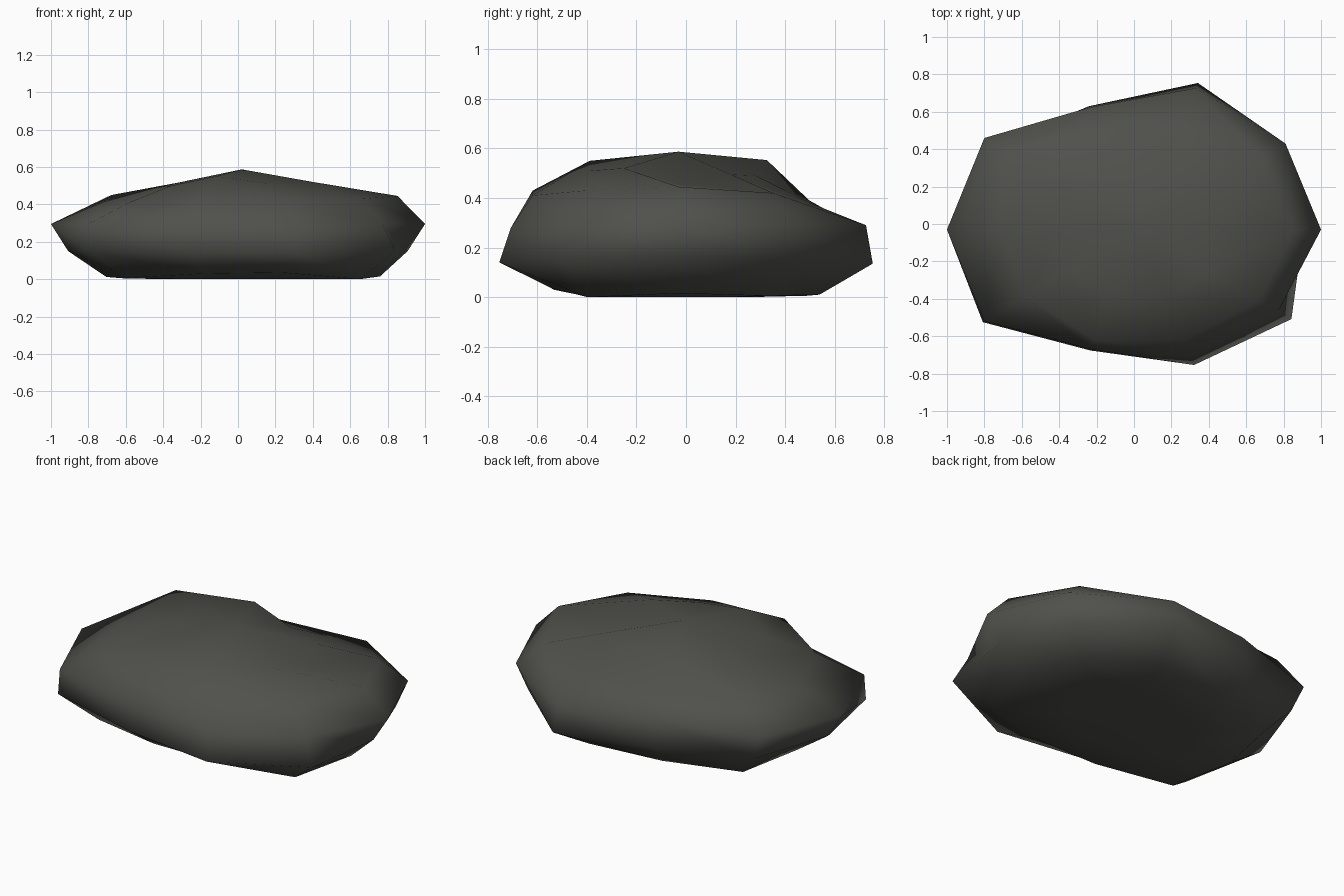
import bpy
import bmesh
from mathutils import Vector

cube = bpy.data.objects.get("Cube")
if cube:
    bpy.data.objects.remove(cube, do_unlink=True)

# Dark stone colour
stone = bpy.data.materials.new("dark_stone")
stone.use_nodes = True
colour = (0.08, 0.08, 0.071, 1)
stone.diffuse_color = colour
shader = stone.node_tree.nodes["Principled BSDF"]
shader.inputs["Base Color"].default_value = colour
shader.inputs["Roughness"].default_value = 0.9

# Plan outline of the boulder, counter-clockwise from the left tip
outline = [(1, -.03), (.81, .43), (.34, .75), (-.24, .63), (-.8, .46),
           (-1, -.03), (-.8, -.52), (-.23, -.67), (.32, -.75), (.81, -.49)]
centre = Vector((.02, -.03))
top_height = .587

# Rings from the crown to the base: outline scale and height
rings = [(.48, .52), (.82, .43), (1, .295), (.93, .145), (.78, .005), (.4, 0)]

# Dents and bulges, keyed by ring and sector: scale and height
bumps = {
    (0, 0): (.42, .455), (0, 1): (.46, .495), (0, 2): (.4, .49),
    (0, 3): (.54, .553), (0, 4): (.48, .505), (0, 5): (.45, .49),
    (0, 6): (.46, .5), (0, 7): (.56, .55), (0, 8): (.5, .51),
    (1, 0): (.85, .445), (1, 1): (.83, .42), (1, 2): (.68, .38),
    (1, 3): (.8, .39), (1, 4): (.85, .45), (1, 5): (.72, .415),
    (1, 6): (.73, .412), (1, 7): (.92, .43), (1, 8): (.82, .41),
    (2, 2): (.97, .29), (2, 3): (.99, .32), (2, 8): (.94, .28),
    (2, 9): (.95, .295), (3, 0): (.905, .15), (3, 2): (1.005, .135),
    (3, 3): (1, .14), (3, 5): (.91, .15), (3, 6): (1.01, .15),
    (3, 7): (1.01, .14), (3, 8): (1.005, .14), (3, 9): (1.04, .15),
    (4, 0): (.755, .015), (4, 2): (.73, .01), (4, 5): (.71, .012),
    (4, 7): (.79, .03), (4, 8): (.71, .035), (4, 9): (.8, 0),
}

bm = bmesh.new()
loops = []
for r, ring in enumerate(rings):
    loop = []
    for s, point in enumerate(outline):
        scale, height = bumps.get((r, s), ring)
        spot = centre + (Vector(point) - centre) * scale
        loop.append(bm.verts.new((spot.x, spot.y, height)))
    loops.append(loop)
crown = bm.verts.new((centre.x, centre.y, top_height))
base = bm.verts.new((centre.x, centre.y, 0))

# Skin between the rings, closed by fans at crown and base
count = len(outline)
for s in range(count):
    n = (s + 1) % count
    bm.faces.new((crown, loops[0][s], loops[0][n]))
    bm.faces.new((base, loops[-1][n], loops[-1][s]))
    for upper, lower in zip(loops, loops[1:]):
        bm.faces.new((upper[s], lower[s], lower[n], upper[n]))
bmesh.ops.recalc_face_normals(bm, faces=bm.faces)
for face in bm.faces:
    face.smooth = True

mesh = bpy.data.meshes.new("boulder")
bm.to_mesh(mesh)
bm.free()
mesh.materials.append(stone)
boulder = bpy.data.objects.new("boulder", mesh)
bpy.context.collection.objects.link(boulder)
